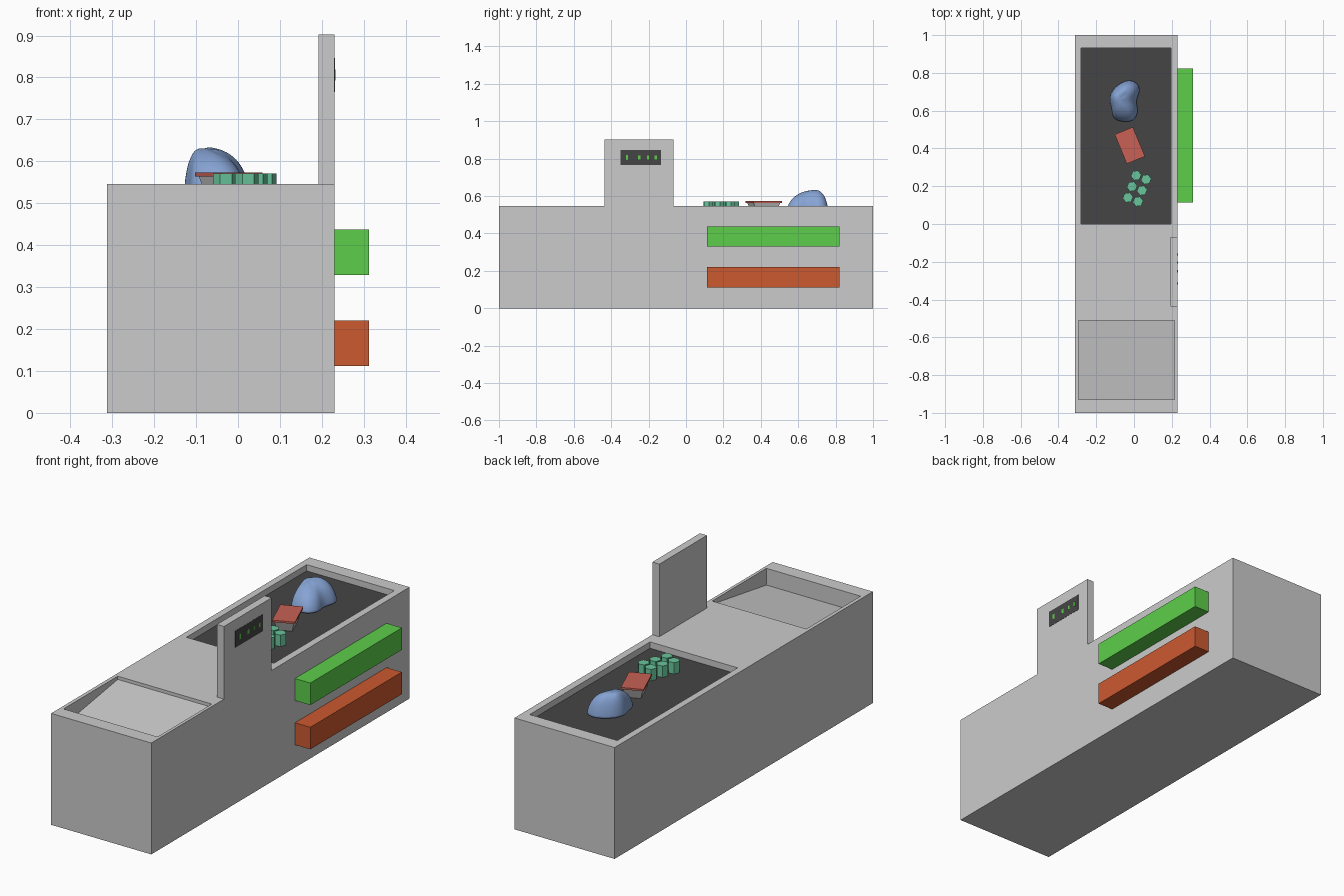
import bpy, bmesh, math
from mathutils import Vector

if "Cube" in bpy.data.objects:
    bpy.data.objects.remove(bpy.data.objects["Cube"])


def mat(name, r, g, b):
    m = bpy.data.materials.new(name)
    m.diffuse_color = (r, g, b, 1)
    m.use_nodes = True
    m.node_tree.nodes["Principled BSDF"].inputs["Base Color"].default_value = m.diffuse_color
    return m


DARK = mat("dark_rubber", 0.06, 0.06, 0.06)
GREEN = mat("bright_green", 0.11, 0.62, 0.07)
ORANGE = mat("orange_red", 0.60, 0.10, 0.03)
RED = mat("lid_red", 0.58, 0.12, 0.09)
MINT = mat("mint", 0.14, 0.56, 0.33)
BLUE = mat("bag_blue", 0.24, 0.37, 0.66)


def make(name, bm, material=None):
    bmesh.ops.recalc_face_normals(bm, faces=bm.faces)
    me = bpy.data.meshes.new(name)
    bm.to_mesh(me)
    bm.free()
    ob = bpy.data.objects.new(name, me)
    bpy.context.collection.objects.link(ob)
    if material:
        me.materials.append(material)
    return ob


def loft(name, rings, material=None):
    """Join rings of points with side faces and close both ends."""
    bm = bmesh.new()
    rows = [[bm.verts.new(p) for p in ring] for ring in rings]
    n = len(rows[0])
    for a, b in zip(rows, rows[1:]):
        for i in range(n):
            j = (i + 1) % n
            bm.faces.new((a[i], a[j], b[j], b[i]))
    bm.faces.new(rows[0][::-1])
    bm.faces.new(rows[-1])
    return make(name, bm, material)


def rect(x0, x1, y0, y1, z0, z1=None):
    """Rectangle ring; z0 at y0 and z1 at y1."""
    z1 = z0 if z1 is None else z1
    return [(x0, y0, z0), (x1, y0, z0), (x1, y1, z1), (x0, y1, z1)]


def box(name, x, y, z, material=None):
    return loft(name, [rect(*x, *y, z[0]), rect(*x, *y, z[1])], material)


TOP, BELT = 0.546, 0.515
SIDE = 0.23

# counter body with belt recess and sloping packing tray
body = box("counter_body", (-0.313, SIDE), (-1, 1), (0, TOP))
cutters = [
    box("belt_cutter", (-0.28, 0.195), (0, 0.932), (BELT - 0.004, 0.7)),
    loft("tray_cutter", [rect(-0.295, 0.215, -0.93, -0.51, TOP - 0.082, TOP - 0.016),
                         rect(-0.295, 0.215, -0.93, -0.51, 0.7)]),
]
bpy.context.view_layer.objects.active = body
for c in cutters:
    mod = body.modifiers.new(c.name, 'BOOLEAN')
    mod.operation = 'DIFFERENCE'
    mod.object = c
    bpy.ops.object.modifier_apply(modifier=mod.name)
    bpy.data.objects.remove(c)

# conveyor belt in the recess
box("conveyor_belt", (-0.28, 0.195), (0, 0.932), (BELT - 0.006, BELT), DARK)

# upright panel with display and small lit segments
box("display_panel", (0.192, SIDE), (-0.437, -0.068), (TOP - 0.002, 0.902))
box("display_screen", (SIDE - 0.004, SIDE + 0.001), (-0.35, -0.135), (0.765, 0.847), DARK)
for y, w, h in ((-0.315, 0.012, 0.026), (-0.25, 0.014, 0.022), (-0.203, 0.010, 0.02),
                (-0.162, 0.012, 0.022)):
    box("display_light", (SIDE, SIDE + 0.002), (y - w / 2, y + w / 2),
        (0.806 - h / 2, 0.806 + h / 2), GREEN)

# side bars
for name, z, m in (("upper_side_bar", 0.329, GREEN), ("lower_side_bar", 0.112, ORANGE)):
    box(name, (SIDE, 0.313), (0.113, 0.822), (z, z + 0.108), m)

# six hexagonal tins in a turned 3 x 2 grid
for row in range(3):
    for col in range(2):
        cx = 0.011 + 0.053 * col - 0.0215 * row
        cy = 0.257 - 0.021 * col - 0.0585 * row
        ring = [(cx + 0.028 * math.cos(a), cy + 0.028 * math.sin(a))
                for a in (math.radians(60 * k + 8) for k in range(6))]
        loft("tin", [[(x, y, z) for x, y in ring] for z in (BELT, 0.571)], MINT)

# tub with overhanging lid
tub = loft("tub", [rect(-0.034, 0.034, -0.058, 0.058, BELT),
                   rect(-0.046, 0.046, -0.077, 0.077, 0.565)])
lid = box("tub_lid", (-0.052, 0.052), (-0.084, 0.084), (0.564, 0.573), RED)
for ob in (tub, lid):
    ob.location = (-0.022, 0.416, 0)
    ob.rotation_euler.z = math.radians(22.4)

# lumpy bag: kidney outline shrinking towards an off-centre crown
outline = [(-.135, .66), (-.119, .705), (-.087, .738), (-.032, .77), (.023, .752), (.039, .703),
           (.007, .65), (.03, .597), (.003, .54), (-.053, .535), (-.114, .55), (-.117, .607)]
core = Vector((-0.085, 0.665))
rings = []
for s, z, tilt in ((1.0, BELT, 0), (0.97, 0.535, 0), (0.92, 0.56, 0.03), (0.77, 0.597, 0.1),
                   (0.5, 0.624, 0.16), (0.2, 0.633, 0.16)):
    ring = []
    for k, p in enumerate(outline):
        q = core + (Vector(p) - core) * s
        ring.append((q.x, q.y, z + tilt * (q.y - 0.68) + 0.004 * math.sin(k * 2.4) * (z > 0.55)))
    rings.append(ring)
bag = loft("lumpy_bag", rings, BLUE)
sub = bag.modifiers.new("round", 'SUBSURF')
sub.levels = sub.render_levels = 2
for f in bag.data.polygons:
    f.use_smooth = True
